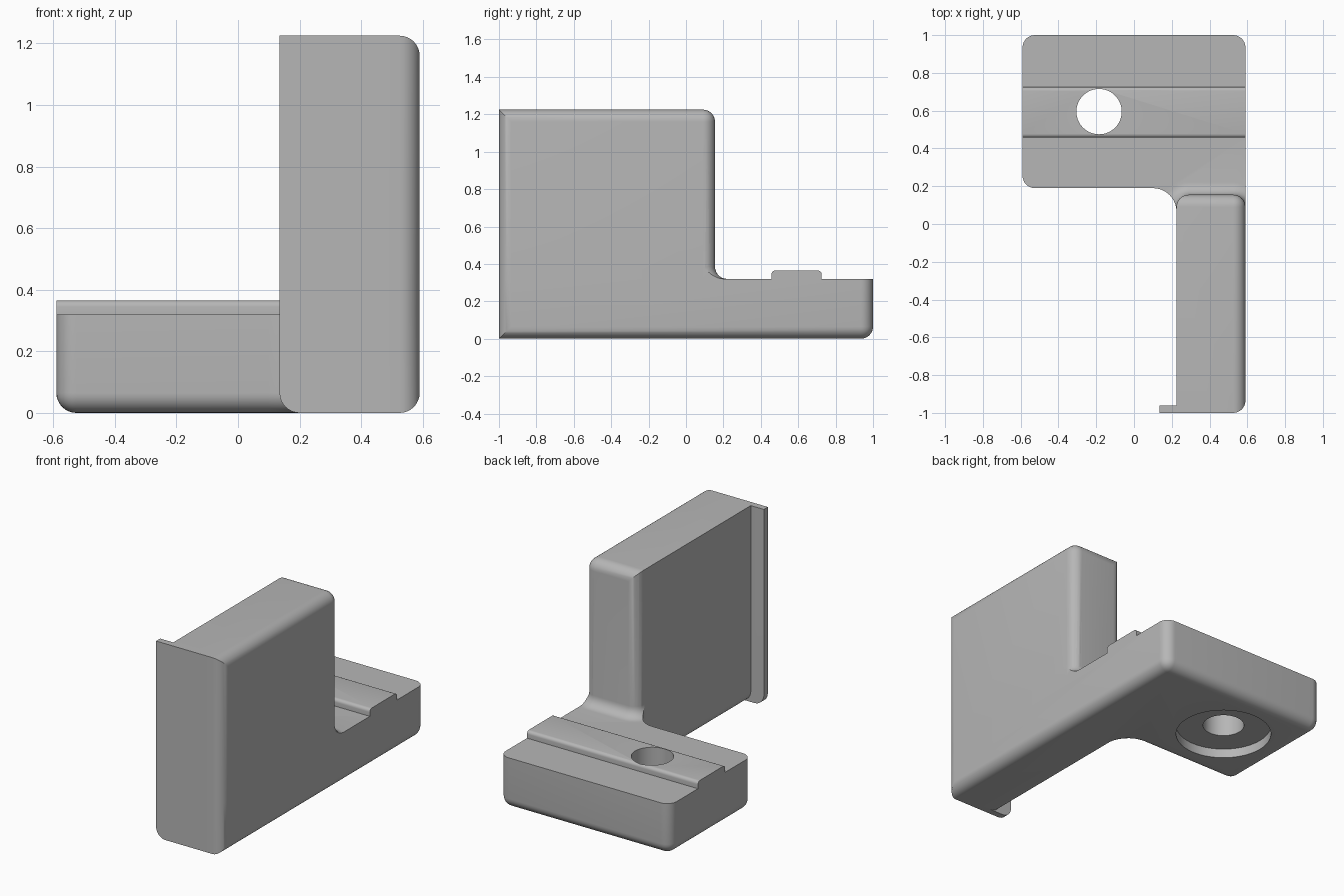
import bpy, bmesh, math

cube = bpy.data.objects.get("Cube")
if cube:
    bpy.data.objects.remove(cube)

R = 0.065                      # common edge rounding
X0, X1, WX = -0.59, 0.59, 0.225
YF, YB, WY, BY = -1.0, 1.0, 0.155, 0.19
BASE_Z, TOP_Z = 0.32, 1.225

grey = bpy.data.materials.new("light_grey")
grey.use_nodes = True
grey.diffuse_color = (0.47, 0.47, 0.47, 1)
grey.node_tree.nodes["Principled BSDF"].inputs["Base Color"].default_value = (0.47, 0.47, 0.47, 1)


def prism(outline, lo, hi, axis="z"):
    """Extrude a 2D outline along z, or along x for (y, z) outlines."""
    bm = bmesh.new()
    place = (lambda p, h: (p[0], p[1], h)) if axis == "z" else (lambda p, h: (h, p[0], p[1]))
    face = bm.faces.new([bm.verts.new(place(p, lo)) for p in outline])
    top = bmesh.ops.extrude_face_region(bm, geom=[face])["geom"]
    move = place((0, 0), hi - lo)
    bmesh.ops.translate(bm, vec=move, verts=[v for v in top if isinstance(v, bmesh.types.BMVert)])
    bmesh.ops.recalc_face_normals(bm, faces=bm.faces)
    return bm


def rect(a, b, c, d):
    return [(a, c), (b, c), (b, d), (a, d)]


def round_edges(bm, rule, radius, segments=8):
    """Round every edge whose two end points satisfy the rule."""
    edges = [e for e in bm.edges if rule(e.verts[0].co, e.verts[1].co)]
    bmesh.ops.bevel(bm, geom=edges, offset=radius, segments=segments, profile=0.5,
                    affect="EDGES", clamp_overlap=True)
    bmesh.ops.recalc_face_normals(bm, faces=bm.faces)


def finish(name, bm):
    mesh = bpy.data.meshes.new(name)
    bm.to_mesh(mesh)
    bm.free()
    mesh.materials.append(grey)
    ob = bpy.data.objects.new(name, mesh)
    bpy.context.collection.objects.link(ob)
    return ob


def combine(target, other, operation):
    mod = target.modifiers.new(operation, "BOOLEAN")
    mod.object, mod.operation, mod.solver = other, operation, "EXACT"
    bpy.context.view_layer.objects.active = target
    bpy.ops.object.modifier_apply(modifier=mod.name)
    bpy.data.objects.remove(other)


def near(a, b):
    return abs(a - b) < 1e-4


def vertical(a, b):
    return near(a.x, b.x) and near(a.y, b.y)


def at(a, b, axis, value):
    return near(getattr(a, axis), value) and near(getattr(b, axis), value)


# L-shaped foot, with a wide inner corner and a rounded underside
L_SHAPE = [(WX, YF), (X1, YF), (X1, YB), (X0, YB), (X0, BY), (WX, BY)]


def foot_prism(lo, hi):
    bm = prism(L_SHAPE, lo, hi)
    round_edges(bm, lambda a, b: vertical(a, b) and at(a, b, "x", WX) and at(a, b, "y", BY), 0.125, 10)
    return bm


def foot_rule(a, b):
    if vertical(a, b):
        corner = near(a.x, X0) or (near(a.x, X1))
        return corner
    return at(a, b, "z", 0) and not at(a, b, "y", YF)


bracket_foot = foot_prism(0, BASE_Z)
round_edges(bracket_foot, foot_rule, R)
bracket = finish("bracket", bracket_foot)

# Upright wall
wall = prism(rect(WX, X1, YF, WY), BASE_Z, TOP_Z)


def wall_rule(a, b):
    if vertical(a, b):
        return near(a.x, X1) or near(a.y, WY)
    return at(a, b, "z", TOP_Z) and (at(a, b, "x", X1) or at(a, b, "y", WY))


round_edges(wall, wall_rule, R)
combine(bracket, finish("wall", wall), "UNION")

# Flared fillet where the back of the wall meets the foot
skirt = bmesh.new()
rings = []
for i in range(8):
    t = i / 7 * math.pi / 2
    d, z = R * (1 - math.sin(t)), BASE_Z + R * (1 - math.cos(t))
    pts = [(WX - d, -0.05), (X1 + d, -0.05)]
    for cx, start in ((X1 - R, 0), (WX + R, math.pi / 2)):
        for k in range(9):
            ang = start + k / 8 * math.pi / 2
            pts.append((cx + (R + d) * math.cos(ang), WY - R + (R + d) * math.sin(ang)))
    rings.append([skirt.verts.new((x, y, z)) for x, y in pts])
for low, high in zip(rings, rings[1:]):
    for k in range(len(low)):
        n = (k + 1) % len(low)
        skirt.faces.new((low[k], low[n], high[n], high[k]))
skirt.faces.new(rings[0])
skirt.faces.new(rings[-1])
bmesh.ops.recalc_face_normals(skirt, faces=skirt.faces)
wall_fillet = finish("wall_fillet", skirt)
combine(wall_fillet, finish("fillet_limit", foot_prism(0.2, 0.5)), "INTERSECT")
combine(bracket, wall_fillet, "UNION")

# Thin lip along the front edge of the wall
lip = prism(rect(0.135, 0.4, YF, -0.96), 0, TOP_Z)
round_edges(lip, lambda a, b: at(a, b, "x", 0.135) and at(a, b, "z", 0), R)
round_edges(lip, lambda a, b: vertical(a, b) and at(a, b, "x", 0.135) and near(a.y, -0.96), 0.015, 4)
combine(bracket, finish("lip", lip), "UNION")

# Raised key across the foot
key = prism(rect(0.457, 0.725, BASE_Z, 0.365), X0, X1, "x")
round_edges(key, lambda a, b: at(a, b, "z", 0.365) and near(a.y, b.y), 0.02, 5)
combine(bracket, finish("key", key), "UNION")


# Bolt hole and its shallow recess underneath
def disc(radius, lo, hi):
    ring = [(-0.185 + radius * math.cos(k * math.tau / 64), 0.595 + radius * math.sin(k * math.tau / 64))
            for k in range(64)]
    return prism(ring, lo, hi)


combine(bracket, finish("bolt_hole", disc(0.12, -0.1, 0.5)), "DIFFERENCE")
combine(bracket, finish("bolt_recess", disc(0.278, -0.1, 0.058)), "DIFFERENCE")

bpy.ops.object.select_all(action="DESELECT")
bracket.select_set(True)
bpy.context.view_layer.objects.active = bracket
bpy.ops.object.shade_smooth_by_angle(angle=math.radians(30))
